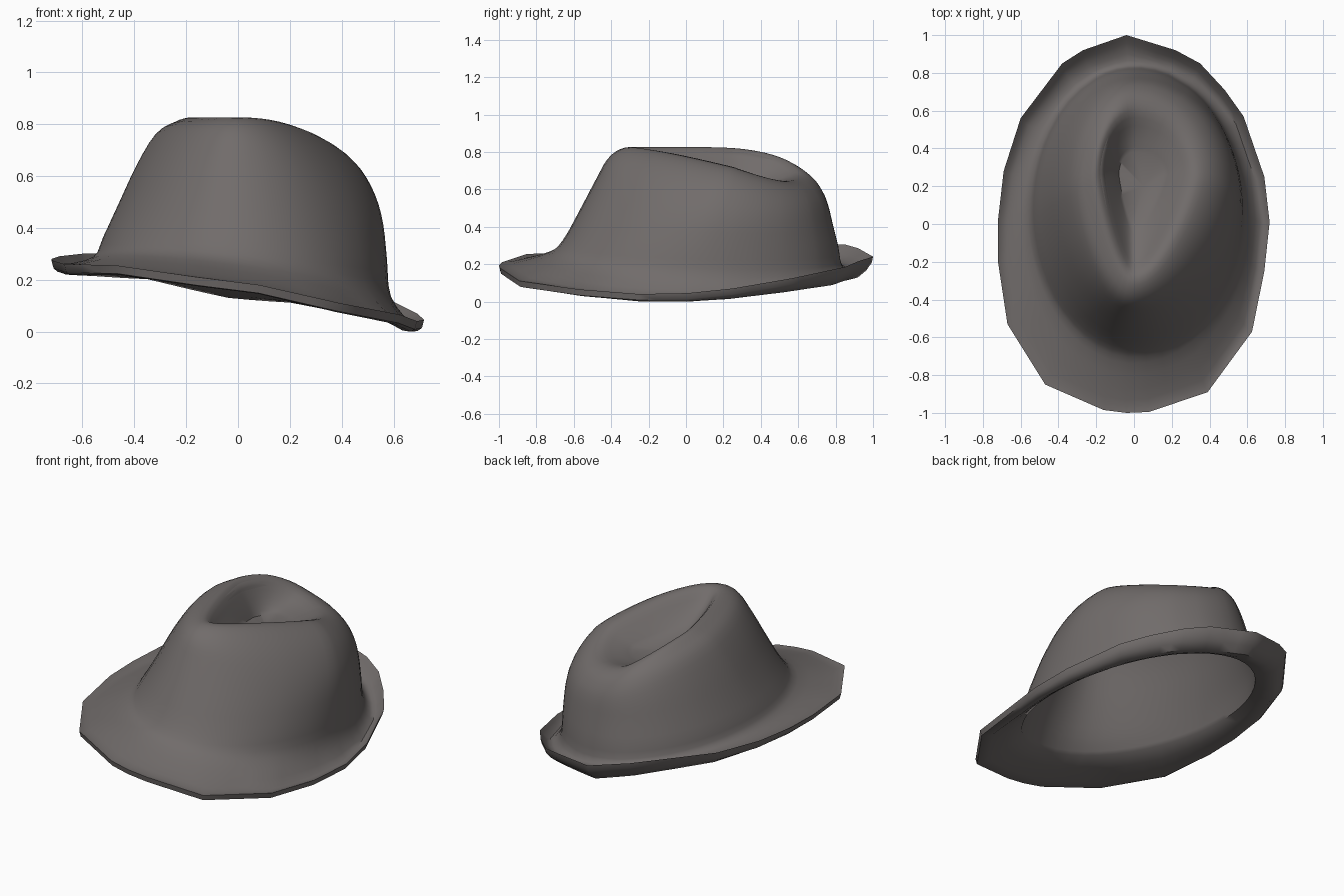
import bpy, bmesh, math
from mathutils import Vector

if "Cube" in bpy.data.objects:
    bpy.data.objects.remove(bpy.data.objects["Cube"])

# brim outline, anticlockwise from the front: x, y, z
OUTLINE = [(-.04, -1.0, .20), (.08, -.995, .185), (.39, -.89, .115), (.625, -.57, .07),
           (.69, -.25, .045), (.718, .01, .05), (.69, .25, .075), (.58, .57, .13),
           (.48, .71, .16), (.35, .85, .19), (.22, .92, .22), (-.04, 1.0, .245),
           (-.27, .92, .29), (-.38, .85, .31), (-.60, .56, .305), (-.69, .28, .295),
           (-.72, .02, .285), (-.72, -.2, .28), (-.67, -.53, .265), (-.47, -.85, .26),
           (-.16, -.985, .215)]

# rings: left, right, front, back extent, widest y, z at front/right/back/left, front pinch, twist
CROWN = [(-.56, .59, -.74, .84, .05, .26, .14, .19, .29, 0, 0),
         (-.52, .575, -.66, .815, .08, .33, .28, .30, .37, .03, 0),
         (-.46, .56, -.57, .785, .12, .49, .42, .42, .50, .08, 0),
         (-.39, .53, -.48, .76, .16, .66, .53, .52, .65, .14, .005),
         (-.32, .475, -.42, .73, .20, .765, .63, .59, .765, .22, .012),
         (-.25, .40, -.35, .68, .23, .82, .70, .65, .81, .30, .02),
         (-.19, .32, -.27, .60, .25, .825, .725, .68, .82, .38, .025)]
DENT = [(-.13, .24, -.17, .48, .27, .75, .68, .645, .72, .45, .01),
        (-.08, .16, .0, .38, .26, .67, .63, .62, .63, .40, 0)]
OPENING = (-.54, .56, -.71, .80, .05, .225, .085, .165, .265, 0, 0)
CENTRE = Vector((.05, .2, .62))

SUB = 3
edge = []
for i, p in enumerate(OUTLINE):
    a, b = Vector(p), Vector(OUTLINE[(i + 1) % len(OUTLINE)])
    n = 1 if (b - a).length < .16 else SUB
    edge += [a.lerp(b, k / n) for k in range(n)]
angles = [math.atan2(p.x / .72, -p.y) for p in edge]


def height(t, f, r, b, l):
    """Blend four values given at front, right, back and left."""
    return ((f + r + b + l) / 4 + (f - b) / 2 * math.cos(t) + (r - l) / 2 * math.sin(t)
            + (f + b - r - l) / 4 * math.cos(2 * t))


def ring(r):
    xl, xr, yf, yb, cy, f, rt, b, l, pinch, twist = r
    out = []
    for t in angles:
        s, c = math.sin(t), math.cos(t)
        x = (xr if s > 0 else -xl) * s * (1 - pinch * max(c, 0))
        y = cy + ((cy - yf) * -c if c > 0 else (yb - cy) * -c)
        out.append(Vector((x, y, height(t, f, rt, b, l) + twist * math.sin(2 * t))))
    return out


def smooth(rings, n=3):
    """Spline through the rings, spoke by spoke."""
    out = []
    for i in range(len(rings) - 1):
        quad = [rings[max(i - 1, 0)], rings[i], rings[i + 1], rings[min(i + 2, len(rings) - 1)]]
        for k in range(n):
            t = k / n
            out.append([(p1 * 2 + (p2 - p0) * t + (p0 * 2 - p1 * 5 + p2 * 4 - p3) * t * t
                         + (p1 * 3 - p0 - p2 * 3 + p3) * t ** 3) * .5
                        for p0, p1, p2, p3 in zip(*quad)])
    out.append(rings[-1])
    return out


def inset(r, d=.015):
    return (r[0] + d, r[1] - d, r[2] + d, r[3] - d, r[4],
            r[5] - d, r[6] - d, r[7] - d, r[8] - d, r[9], r[10])


# outer shell, brim underside and inner lining as one chain of rings
brim_top = [Vector((p.x * .93, p.y * .93, height(t, .20, .04, .195, .265)))
            for p, t in zip(edge, angles)]
brim_low = [Vector((p.x * .92, p.y * .92, p.z - height(t, .03, .045, .11, .06)))
            for p, t in zip(edge, angles)]
low_edge = [Vector((p.x * .988, p.y * .993, p.z - .032)) for p in edge]
outer = smooth([edge, brim_top] + [ring(r) for r in CROWN + DENT])
under = smooth([low_edge, brim_low, ring(OPENING)], 2)
dent_in = [tuple(v - .015 if 5 <= i <= 8 else v for i, v in enumerate(r)) for r in DENT]
lining = smooth([under[-1]] + [ring(inset(r)) for r in CROWN[1:]] + [ring(r) for r in dent_in])
chain = outer[::-1] + under + lining[1:]

bm = bmesh.new()
rows = [[bm.verts.new(p) for p in r] for r in chain]
count = len(edge)
for a, b in zip(rows, rows[1:]):
    for j in range(count):
        k = (j + 1) % count
        bm.faces.new((a[j], a[k], b[k], b[j]))
for row, pos in ((rows[0], CENTRE), (rows[-1], CENTRE - Vector((0, 0, .015)))):
    tip = bm.verts.new(pos)
    for j in range(count):
        bm.faces.new((row[j], row[(j + 1) % count], tip))
bmesh.ops.recalc_face_normals(bm, faces=bm.faces[:])
low = min(v.co.z for v in bm.verts)
bmesh.ops.translate(bm, verts=bm.verts[:], vec=(0, 0, -low))
mesh = bpy.data.meshes.new("felt_hat")
bm.to_mesh(mesh)
bm.free()

hat = bpy.data.objects.new("felt_hat", mesh)
bpy.context.collection.objects.link(hat)
felt = bpy.data.materials.new("warm grey felt")
felt.diffuse_color = (.165, .15, .146, 1)
felt.use_nodes = True
felt.node_tree.nodes["Principled BSDF"].inputs["Base Color"].default_value = felt.diffuse_color
mesh.materials.append(felt)
bpy.context.view_layer.objects.active = hat
hat.select_set(True)
bpy.ops.object.shade_smooth_by_angle(angle=math.radians(50))
